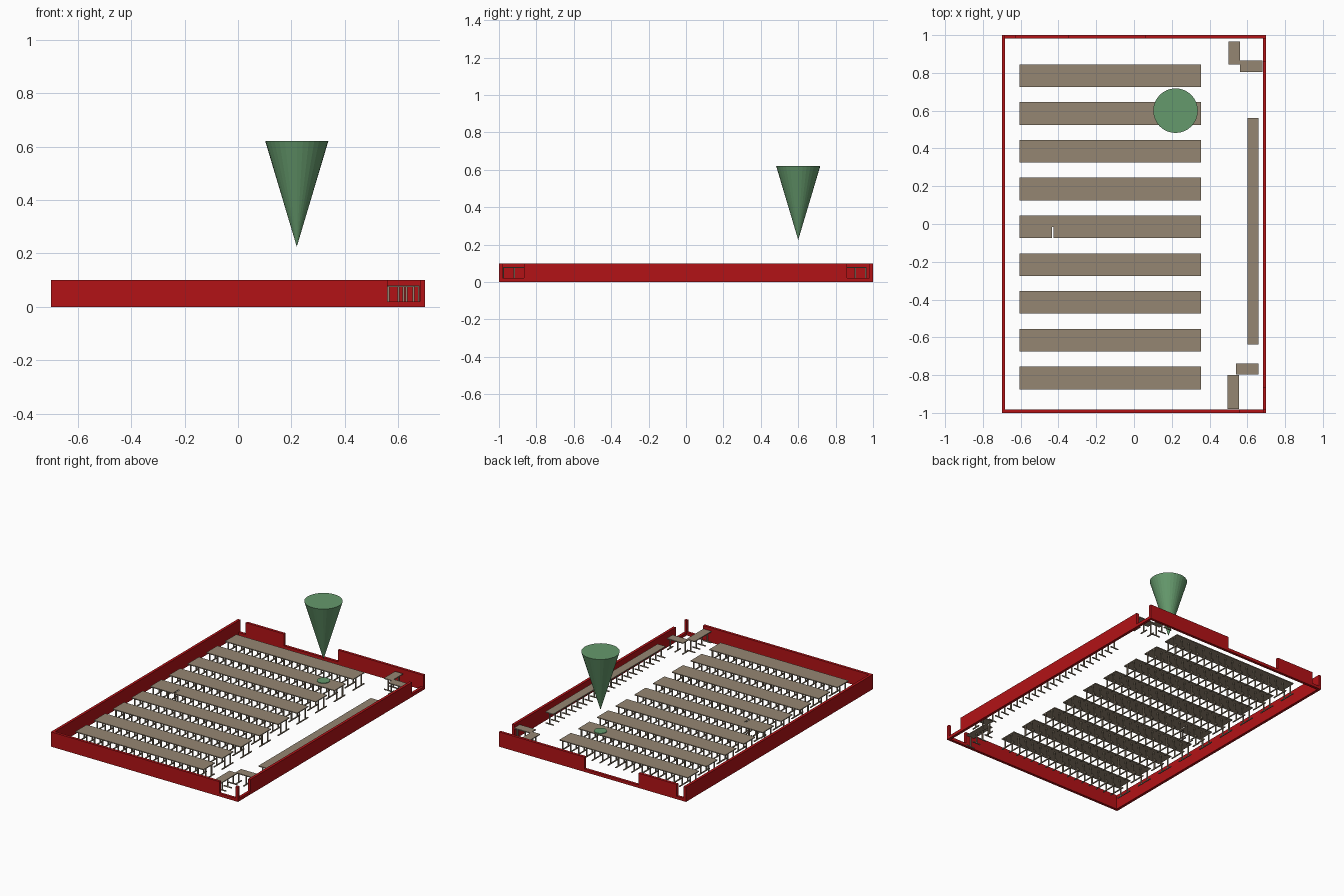
import bpy, bmesh
from mathutils import Matrix, Vector

if "Cube" in bpy.data.objects:
    bpy.data.objects.remove(bpy.data.objects["Cube"])


def material(name, rgb):
    m = bpy.data.materials.new(name)
    m.diffuse_color = (*rgb, 1)
    m.use_nodes = True
    m.node_tree.nodes["Principled BSDF"].inputs["Base Color"].default_value = m.diffuse_color
    return m


RED = material("wall_red", (0.45, 0.006, 0.008))
TAN = material("table_tan", (0.30, 0.24, 0.17))
GREEN = material("marker_green", (0.13, 0.32, 0.15))


def box(bm, lo, hi):
    lo, hi = Vector(lo), Vector(hi)
    mat = Matrix.Translation((lo + hi) / 2) @ Matrix.Diagonal((*(hi - lo), 1))
    bmesh.ops.create_cube(bm, size=1, matrix=mat)


def finish(bm, name, mat):
    me = bpy.data.meshes.new(name)
    bm.to_mesh(me)
    bm.free()
    ob = bpy.data.objects.new(name, me)
    ob.data.materials.append(mat)
    bpy.context.collection.objects.link(ob)
    return ob


# Perimeter walls: low sill all round, full-height stretches between openings
X, Y, T, H, SILL = 0.70, 1.0, 0.018, 0.10, 0.02


def wall(name, along_x, side, spans):
    bm = bmesh.new()
    a = X if along_x else Y - T
    for s, e, z0, z1 in [(-a, a, 0, SILL)] + [(s, e, SILL, H) for s, e in spans]:
        if along_x:
            y0, y1 = sorted((side * Y, side * (Y - T)))
            box(bm, (s, y0, z0), (e, y1, z1))
        else:
            x0, x1 = sorted((side * X, side * (X - T)))
            box(bm, (x0, s, z0), (x1, e, z1))
    finish(bm, name, RED)


wall("front_wall", True, -1, [(-X, 0.56), (X - T, X)])
wall("back_wall", True, 1, [(-X, -X + T), (-0.63, -0.345), (0.06, X)])
wall("left_wall", False, -1, [(-Y + T, Y - T)])
wall("right_wall", False, 1, [(-0.865, 0.86)])


# Table run: thin top, a post every 0.06 and a foot bar under each post
def table(name, cx, cy, length, along_x=True, width=0.06):
    bm = bmesh.new()
    h, w, p = length / 2, width / 2, 0.0035
    box(bm, (-h, -w, 0.074), (h, w, 0.08))
    n = max(1, round(length / 0.06))
    for i in range(n + 1):
        x = -h + p + (length - 2 * p) * i / n
        box(bm, (x - p, -p, 0.006), (x + p, p, 0.074))
        box(bm, (x - p, -w, 0.0), (x + p, w, 0.006))
    ob = finish(bm, name, TAN)
    ob.location = (cx, cy, 0)
    if not along_x:
        ob.data.transform(Matrix.Rotation(1.5707963, 4, 'Z'))


# Nine double rows; the middle row has a small gap in its front half
for r in range(9):
    y = 0.785 - 0.2 * r
    table(f"row_{r + 1}_back_tables", -0.125, y + 0.03, 0.96)
    if r == 4:
        table("row_5_front_tables_left", -0.52, y - 0.03, 0.17)
        table("row_5_front_tables_right", -0.035, y - 0.03, 0.78)
    else:
        table(f"row_{r + 1}_front_tables", -0.125, y - 0.03, 0.96)

# Long side run and corner tables
table("side_tables", 0.63, -0.038, 1.2, False)
table("back_corner_table_a", 0.53, 0.905, 0.12, False)
table("back_corner_table_b", 0.62, 0.835, 0.12)
table("front_corner_table_a", 0.525, -0.889, 0.18, False)
table("front_corner_table_b", 0.60, -0.768, 0.12)

# Marker cone pointing down, with a small disc on the table below it
bm = bmesh.new()
bmesh.ops.create_cone(bm, cap_ends=True, segments=32, radius1=0.0, radius2=0.118,
                      depth=0.395, matrix=Matrix.Translation((0.22, 0.6, 0.4225)))
bmesh.ops.remove_doubles(bm, verts=bm.verts, dist=1e-5)
finish(bm, "marker_cone", GREEN)
bm = bmesh.new()
bmesh.ops.create_cone(bm, cap_ends=True, segments=24, radius1=0.04, radius2=0.04,
                      depth=0.006, matrix=Matrix.Translation((0.22, 0.6, 0.081)))
finish(bm, "marker_disc", GREEN)
